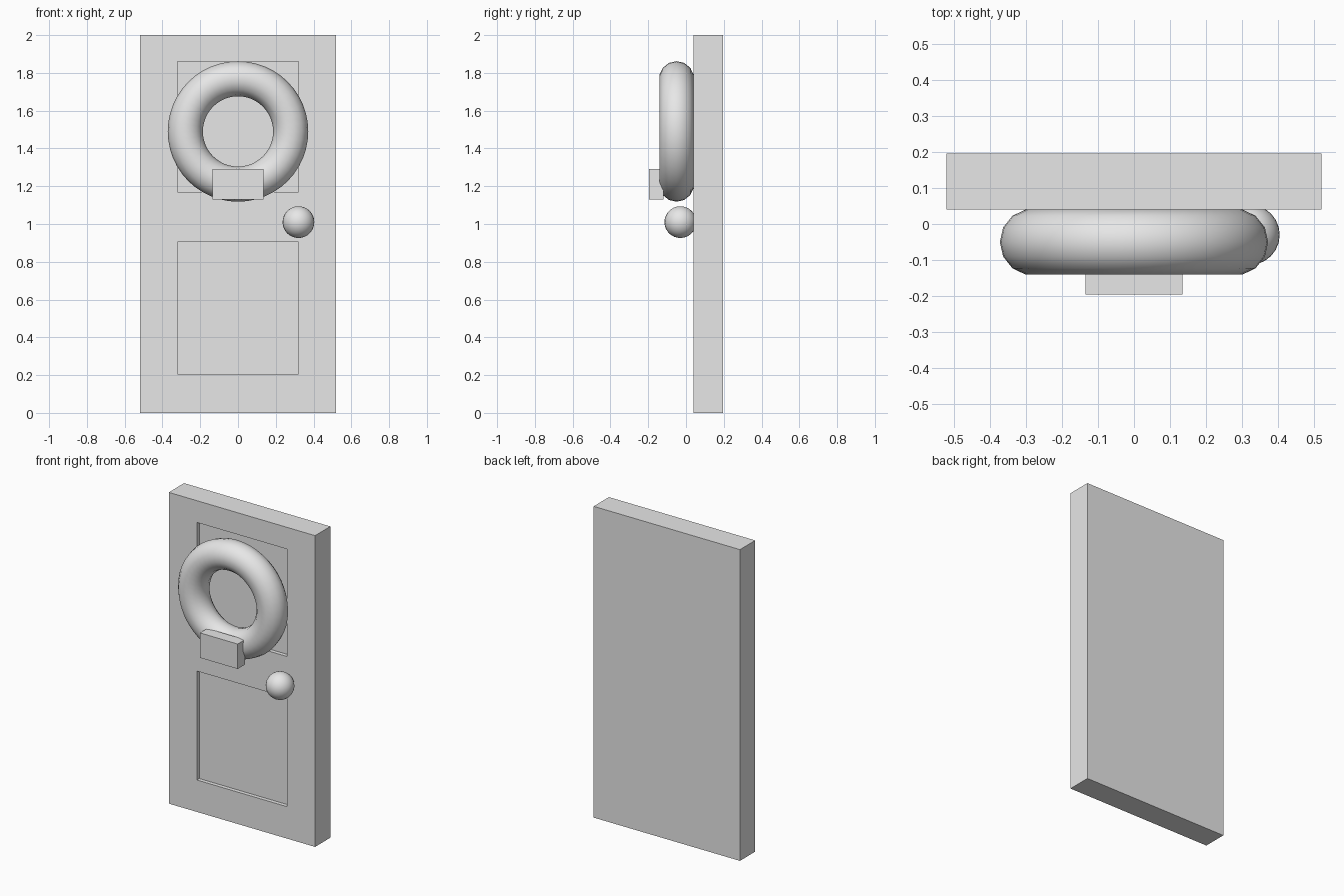
import bpy, bmesh, math
from mathutils import Vector

cube = bpy.data.objects.get("Cube")
if cube:
    bpy.data.objects.remove(cube, do_unlink=True)

# Single plain grey
grey = bpy.data.materials.new("plain_grey")
grey.use_nodes = True
grey.diffuse_color = (0.8, 0.8, 0.8, 1)
grey.node_tree.nodes["Principled BSDF"].inputs["Base Color"].default_value = (0.8, 0.8, 0.8, 1)


def finish(obj, name, smooth=False):
    obj.name = obj.data.name = name
    obj.data.materials.append(grey)
    if smooth:
        bpy.ops.object.shade_smooth()
    return obj


def box(name, low, high):
    """Box between two opposite corners, with its size held in the mesh."""
    low, high = Vector(low), Vector(high)
    bpy.ops.mesh.primitive_cube_add(size=1)
    obj = finish(bpy.context.object, name)
    middle, size = (low + high) / 2, high - low
    for v in obj.data.vertices:
        v.co = Vector(a * b for a, b in zip(v.co, size)) + middle
    return obj


# Door slab with two recessed panels on the front
FRONT, PANEL_X, DEPTH = 0.04, 0.32, 0.025
PANELS = [(0.205, 0.905), (1.17, 1.86)]
door = box("door", (-0.52, FRONT, 0), (0.52, 0.195, 2))
bm = bmesh.new()
bm.from_mesh(door.data)
cuts = [((x, 0, 0), (1, 0, 0)) for x in (-PANEL_X, PANEL_X)]
cuts += [((0, 0, z), (0, 0, 1)) for pair in PANELS for z in pair]
for point, normal in cuts:
    bmesh.ops.bisect_plane(bm, geom=bm.verts[:] + bm.edges[:] + bm.faces[:],
                           plane_co=point, plane_no=normal)
bm.normal_update()


def in_panel(face):
    c = face.calc_center_median()
    return (face.normal.y < -0.9 and abs(c.x) < PANEL_X
            and any(low < c.z < high for low, high in PANELS))


panels = [f for f in bm.faces if in_panel(f)]
bmesh.ops.inset_region(bm, faces=panels, thickness=0, depth=0)
bmesh.ops.translate(bm, verts=list({v for f in panels for v in f.verts}), vec=(0, DEPTH, 0))
bmesh.ops.recalc_face_normals(bm, faces=bm.faces[:])
bm.to_mesh(door.data)
bm.free()

# Wreath ring hung on the door
bpy.ops.mesh.primitive_torus_add(major_radius=0.279, minor_radius=0.093,
                                 major_segments=48, minor_segments=14,
                                 location=(0, -0.05, 1.49), rotation=(math.pi / 2, 0, 0))
finish(bpy.context.object, "wreath_ring", smooth=True)

# Block on the bottom of the wreath
box("wreath_block", (-0.134, -0.195, 1.13), (0.134, -0.12, 1.29))

# Round door knob
bpy.ops.mesh.primitive_uv_sphere_add(segments=24, ring_count=16, radius=0.084,
                                     location=(0.32, -0.03, 1.01))
finish(bpy.context.object, "door_knob", smooth=True)
